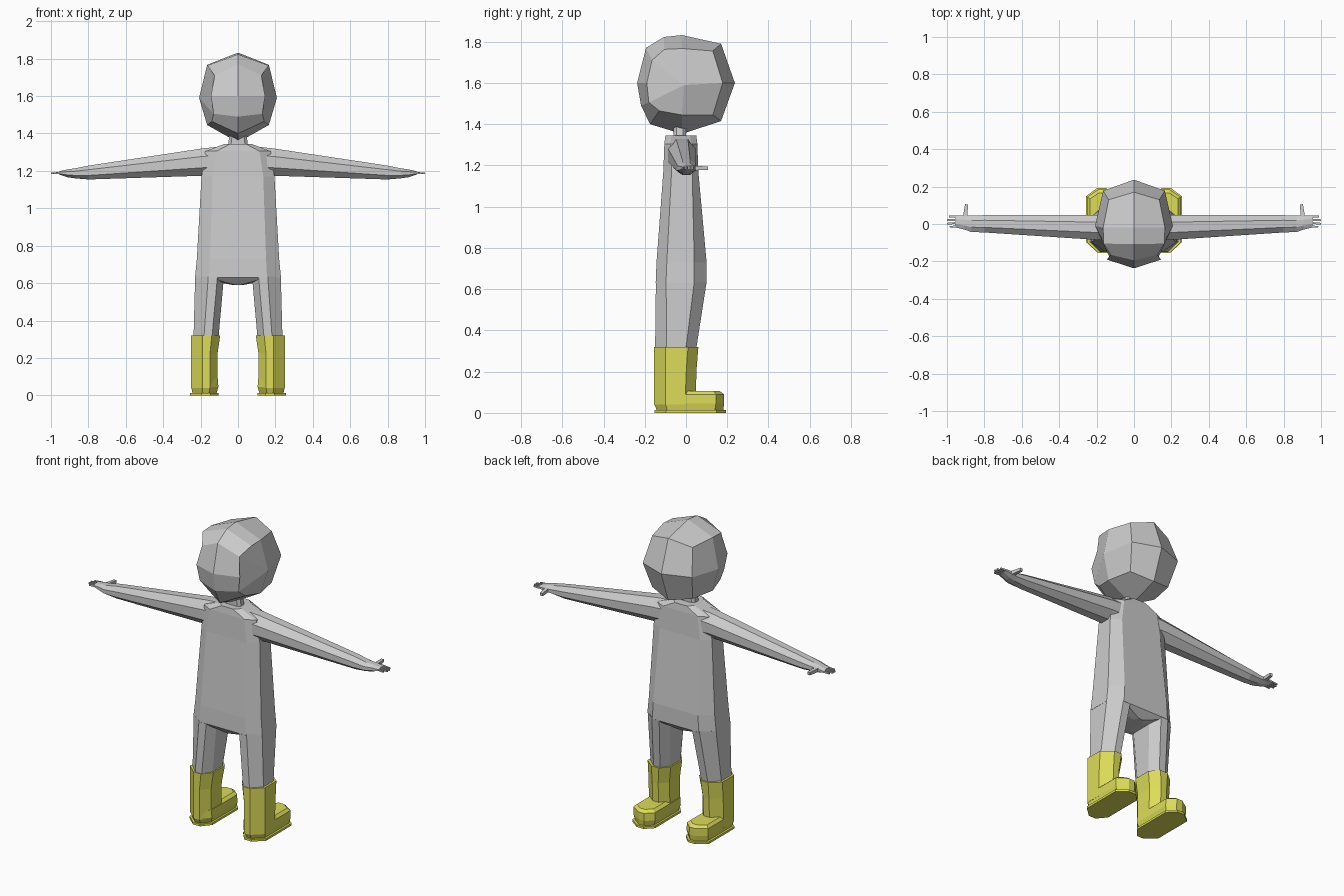
import bpy, bmesh, math
from mathutils import Vector

if "Cube" in bpy.data.objects:
    bpy.data.objects.remove(bpy.data.objects["Cube"])

yellow = bpy.data.materials.new("boot_yellow")
yellow.diffuse_color = (0.72, 0.72, 0.1, 1)
yellow.use_nodes = True
yellow.node_tree.nodes["Principled BSDF"].inputs["Base Color"].default_value = yellow.diffuse_color


def finish(name, bm, mirror=False, mat=None):
    bmesh.ops.recalc_face_normals(bm, faces=bm.faces)
    me = bpy.data.meshes.new(name)
    bm.to_mesh(me)
    bm.free()
    ob = bpy.data.objects.new(name, me)
    bpy.context.collection.objects.link(ob)
    if mirror:
        ob.modifiers.new("mirror", 'MIRROR').use_mirror_merge = False
    if mat:
        me.materials.append(mat)
    return ob


def loft(name, rings, mirror=False, mat=None):
    bm = bmesh.new()
    loops = [[bm.verts.new(p) for p in r] for r in rings]
    n = len(loops[0])
    for a, b in zip(loops, loops[1:]):
        for i in range(n):
            j = (i + 1) % n
            bm.faces.new((a[i], a[j], b[j], b[i]))
    bm.faces.new(loops[0])
    bm.faces.new(loops[-1])
    return finish(name, bm, mirror, mat)


def octo(z, x0, x1, y0, y1, ci, co, cf, cb):
    """Chamfered rectangle: inner/outer chamfer in x, front/back chamfer in y."""
    return [(x0 + ci, y0, z), (x1 - co, y0, z), (x1, y0 + cf, z), (x1, y1 - cb, z),
            (x1 - co, y1, z), (x0 + ci, y1, z), (x0, y1 - cb, z), (x0, y0 + cf, z)]


# Torso, with the crotch tapering to a low ridge
loft("torso", [octo(z, -h, h, y0, y1, c, c, cf, cb) for z, h, y0, y1, c, cf, cb in [
    (1.345, .07, -.10, .05, .03, .03, .03),
    (1.305, .175, -.105, .055, .06, .03, .03),
    (1.17, .195, -.11, .06, .06, .04, .03),
    (.73, .22, -.143, .10, .07, .05, .06),
    (.63, .23, -.147, .10, .075, .05, .06),
    (.59, .03, -.11, .06, .015, .03, .03)]])

# Legs
loft("leg", [octo(.635, .075, .229, -.146, .10, .035, .07, .05, .06),
             octo(.30, .105, .238, -.15, .048, .035, .055, .055, .05)], True)

# Boots: shaft, foot, sole
loft("boot_shaft", [octo(.32, .095, .25, -.155, .06, .045, .06, .055, .05),
                    octo(.22, .11, .25, -.155, .052, .04, .06, .055, .05),
                    octo(.04, .11, .25, -.155, .045, .04, .06, .055, .05)], True, yellow)
loft("boot_foot", [octo(.105, .125, .235, -.14, .165, .035, .045, .05, .03),
                   octo(.09, .108, .25, -.155, .185, .045, .06, .055, .04),
                   octo(.045, .105, .25, -.155, .185, .045, .06, .055, .04),
                   octo(.01, .115, .243, -.14, .18, .04, .055, .05, .04)], True, yellow)
loft("boot_sole", [octo(z, .103, .256, -.152, .193, .045, .06, .055, .045)
                   for z in (0, .013)], True, yellow)

# Neck
loft("neck", [octo(z, -w, w, -.06, 0, .015, .015, .015, .015)
              for z, w in ((1.32, .055), (1.40, .045))])


# Arm with the palm, lofted along x
def arm_ring(x, yc, zc, ry, rz):
    return [(x, yc + ry * math.cos(a), zc + rz * math.sin(a))
            for a in (math.radians(22.5 + 45 * k) for k in range(8))]


loft("arm", [arm_ring(*r) for r in [
    (.11, -.02, 1.25, .075, .085), (.19, -.018, 1.247, .073, .079),
    (.80, .001, 1.191, .05, .040), (.87, .001, 1.187, .047, .029),
    (.91, .008, 1.187, .04, .023), (.955, .014, 1.189, .035, .010)]], True)


def digit(name, a, b, r):
    a, b = Vector(a), Vector(b)
    d = (b - a).normalized()
    s = d.cross(Vector((0, 0, 1))).normalized()
    u = s.cross(d)
    corners = [(-1, -1), (1, -1), (1, 1), (-1, 1)]
    loft(name, [[c + s * i * q + u * j * q for i, j in corners]
                for c, q in ((a, r), (b, r * .7))], True)


# Fingers and thumb
for k, (y, tip) in enumerate([(.040, .99), (.023, 1.0), (.006, 1.0), (-.010, .985)]):
    digit(f"finger_{k + 1}", (.93, y, 1.189), (tip, y - .002 * k, 1.187), .006)
digit("thumb", (.905, .02, 1.188), (.895, .105, 1.186), .012)

# Head: middle ring, side rings and a centre point on each side
mid = [(-.02, 1.832), (.17, 1.79), (.237, 1.6), (.17, 1.415), (-.02, 1.353),
       (-.174, 1.40), (-.218, 1.49), (-.237, 1.6), (-.194, 1.77), (-.107, 1.823)]
side = [(.165, -.02, 1.767), (.135, .13, 1.755), (.165, .178, 1.6), (.135, .13, 1.445),
        (.165, -.02, 1.445), (.14, -.13, 1.465), (.13, -.18, 1.505), (.145, -.19, 1.6),
        (.125, -.165, 1.71), (.163, -.105, 1.763)]
bm = bmesh.new()
m = [bm.verts.new((0, y, z)) for y, z in mid]
for sx in (1, -1):
    s = [bm.verts.new((sx * x, y, z)) for x, y, z in side]
    c = bm.verts.new((sx * .208, -.01, 1.59))
    for i in range(10):
        j = (i + 1) % 10
        bm.faces.new((m[i], m[j], s[j], s[i]))
    for i in range(0, 10, 2):
        bm.faces.new((s[i], s[i + 1], s[(i + 2) % 10], c))
finish("head", bm)
